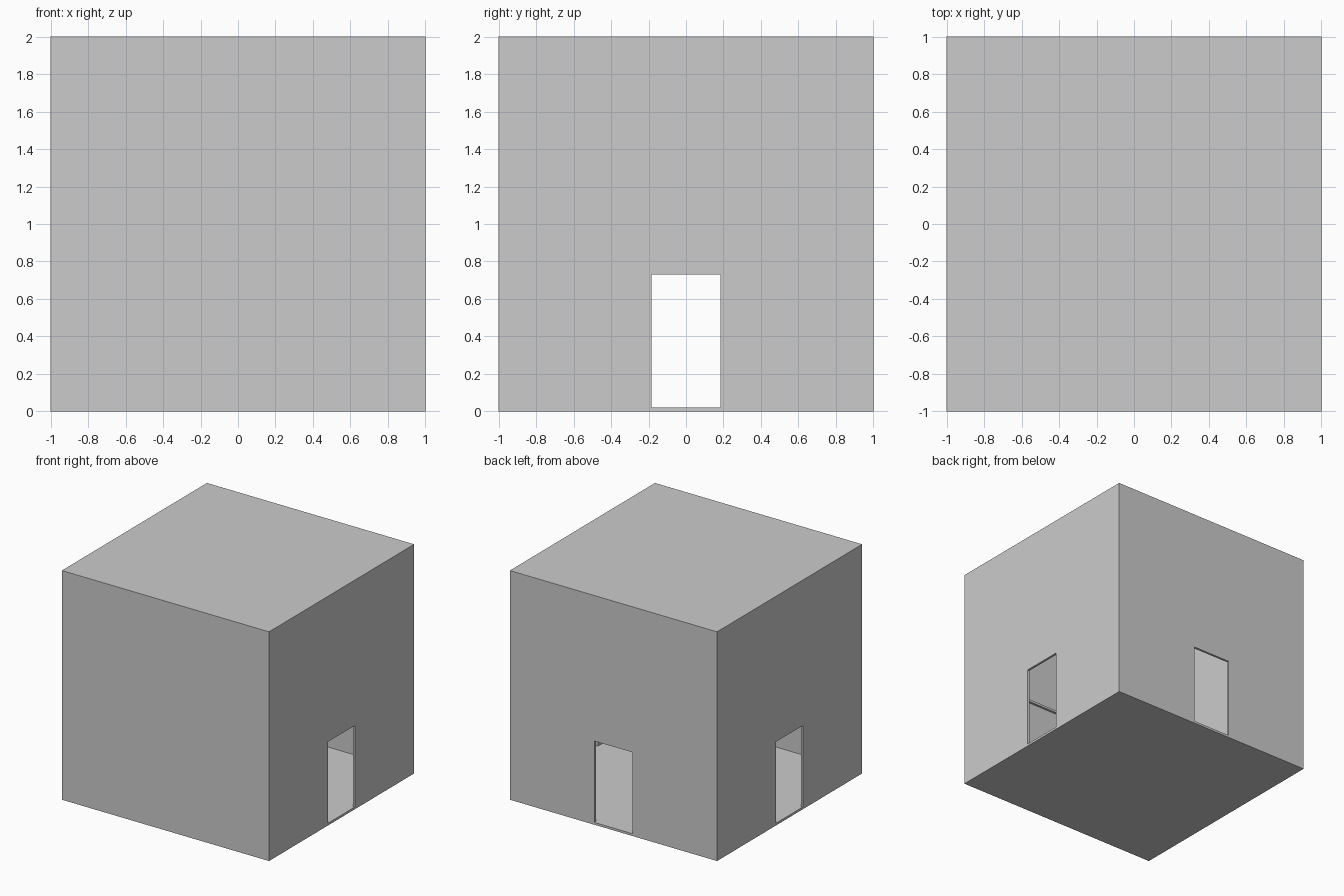
import bpy, bmesh
from math import pi
from mathutils import Matrix

if "Cube" in bpy.data.objects:
    bpy.data.objects.remove(bpy.data.objects["Cube"])

T = 0.02                      # wall thickness
DOOR_W, DOOR_Z0, DOOR_Z1 = 0.185, 0.02, 0.73


def finish(name, bm):
    bmesh.ops.recalc_face_normals(bm, faces=bm.faces)
    me = bpy.data.meshes.new(name)
    bm.to_mesh(me)
    bm.free()
    ob = bpy.data.objects.new(name, me)
    bpy.context.collection.objects.link(ob)
    return ob


def box(name, size, loc):
    bm = bmesh.new()
    bmesh.ops.create_cube(bm, size=1, matrix=Matrix.Translation(loc) @ Matrix.Diagonal((*size, 1)))
    return finish(name, bm)


def door_wall(name, half, angle):
    """Wall with a doorway: a ring of quads facing -y, extruded inwards and turned into place."""
    bm = bmesh.new()
    outer = [(-half, 0), (half, 0), (half, 2), (-half, 2)]
    inner = [(-DOOR_W, DOOR_Z0), (DOOR_W, DOOR_Z0), (DOOR_W, DOOR_Z1), (-DOOR_W, DOOR_Z1)]
    o = [bm.verts.new((x, -1, z)) for x, z in outer]
    i = [bm.verts.new((x, -1, z)) for x, z in inner]
    ring = [bm.faces.new((o[k], o[(k + 1) % 4], i[(k + 1) % 4], i[k])) for k in range(4)]
    geo = bmesh.ops.extrude_face_region(bm, geom=ring, use_keep_orig=True)["geom"]
    moved = [v for v in geo if isinstance(v, bmesh.types.BMVert)]
    bmesh.ops.translate(bm, verts=moved, vec=(0, T, 0))
    bmesh.ops.rotate(bm, verts=bm.verts, matrix=Matrix.Rotation(angle, 3, 'Z'))
    return finish(name, bm)


# Walls: plain front, doorways on the other three sides
box("front_wall", (2 - 2 * T, T, 2), (0, -1 + T / 2, 1))
door_wall("right_wall", 1, pi / 2)
door_wall("back_wall", 1 - T, pi)
door_wall("left_wall", 1, -pi / 2)

# Floor and roof slabs fitted between the walls
inside = 2 - 2 * T
box("floor", (inside, inside, T), (0, 0, T / 2))
box("roof", (inside, inside, T), (0, 0, 2 - T / 2))

# Thin rail on the inside of the front wall
box("front_wall_rail", (inside, T, T), (0, -1 + 1.5 * T, 1.03))
